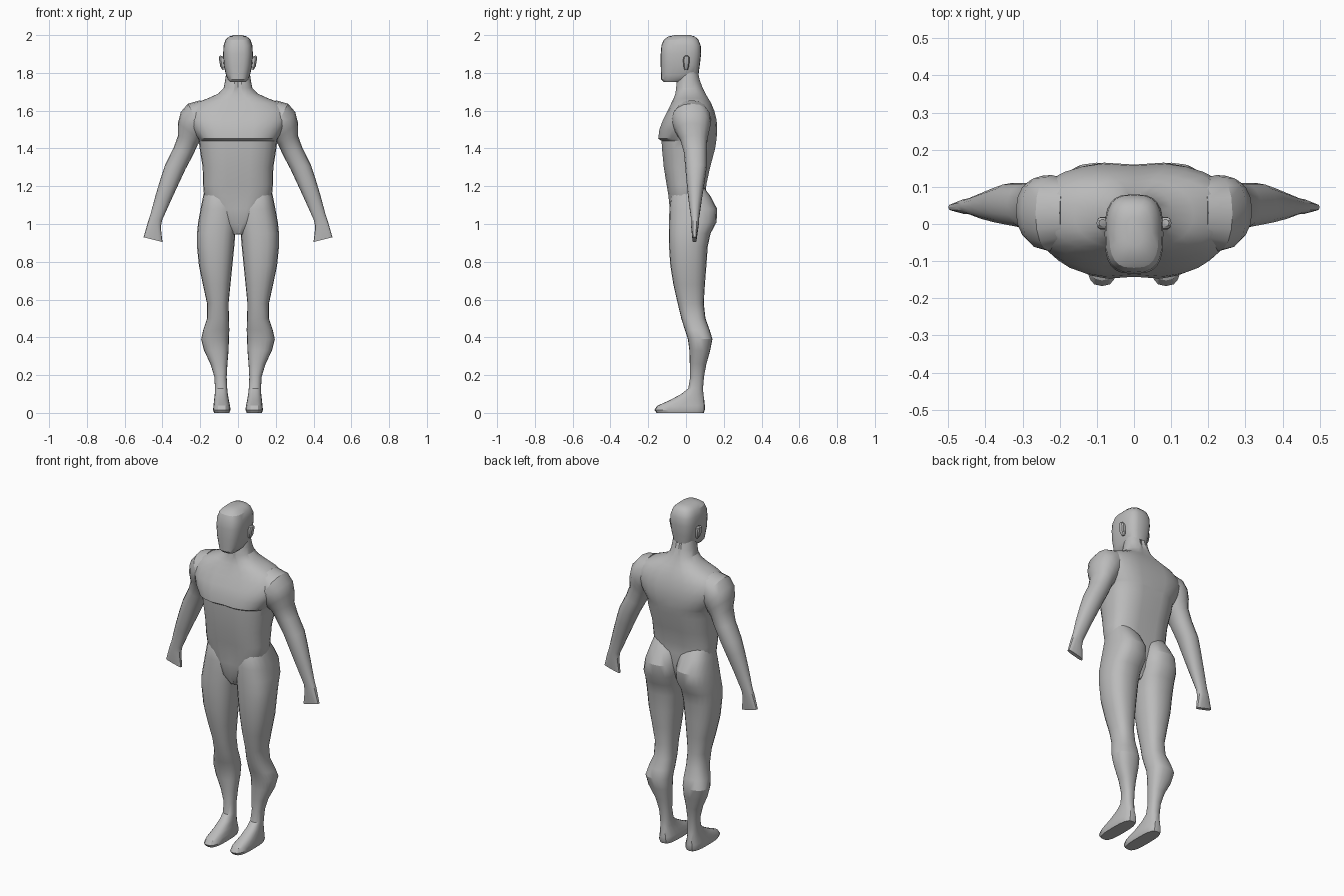
import bpy, bmesh, math
from mathutils import Vector

skin = bpy.data.materials.new("plain grey")
skin.diffuse_color = (0.5, 0.5, 0.5, 1)


def finish(bm, name, mirror=False, angle=28):
    bmesh.ops.recalc_face_normals(bm, faces=bm.faces)
    me = bpy.data.meshes.new(name)
    bm.to_mesh(me)
    bm.free()
    ob = bpy.data.objects.new(name, me)
    bpy.context.collection.objects.link(ob)
    me.materials.append(skin)
    if mirror:
        ob.modifiers.new("mirror", 'MIRROR')
    bpy.ops.object.select_all(action='DESELECT')
    ob.select_set(True)
    bpy.context.view_layer.objects.active = ob
    bpy.ops.object.shade_smooth_by_angle(angle=math.radians(angle))
    return ob


def power(v, e):
    return math.copysign(abs(v) ** (2 / e), v)


def loft(name, rings, n=20, mirror=False, crease=0.0):
    """rings: (inner x, inner z, outer x, outer z, front y, back y, squareness)"""
    bm = bmesh.new()
    loops = []
    for ix, iz, ox, oz, yf, yb, e in rings:
        a, b = Vector((ix, 0, iz)), Vector((ox, 0, oz))
        mid, half = (a + b) / 2, (b - a) / 2
        loop = []
        for i in range(n):
            t = 2 * math.pi * i / n
            c, s = math.cos(t), math.sin(t)
            y = (yf + yb) / 2 + (yb - yf) / 2 * power(s, e)
            if abs(c) < 0.01:
                y -= crease * s
            p = mid + half * power(c, e)
            loop.append(bm.verts.new((p.x, y, p.z)))
        loops.append(loop)
    for l0, l1 in zip(loops, loops[1:]):
        for i in range(n):
            j = (i + 1) % n
            bm.faces.new((l0[i], l0[j], l1[j], l1[i]))
    bm.faces.new(loops[0])
    bm.faces.new(loops[-1])
    return finish(bm, name, mirror)


def level(rows):
    """Centred horizontal rings from (z, half width, front y, back y, squareness)"""
    return [(-w, z, w, z, yf, yb, e) for z, w, yf, yb, e in rows]


# Torso and neck, from crotch to skull base
loft("torso", level([
    (0.945, 0.03, -0.05, 0.04, 2.2),
    (1.00, 0.09, -0.080, 0.09, 2.3),
    (1.08, 0.15, -0.088, 0.11, 2.5),
    (1.15, 0.18, -0.095, 0.105, 2.6),
    (1.21, 0.185, -0.105, 0.11, 2.6),
    (1.30, 0.187, -0.12, 0.13, 2.6),
    (1.40, 0.203, -0.13, 0.157, 2.6),
    (1.440, 0.207, -0.132, 0.163, 2.6),
    (1.452, 0.212, -0.150, 0.165, 2.8),
    (1.50, 0.245, -0.144, 0.168, 2.7),
    (1.55, 0.27, -0.125, 0.165, 2.6),
    (1.60, 0.268, -0.10, 0.152, 2.5),
    (1.64, 0.225, -0.08, 0.135, 2.4),
    (1.665, 0.16, -0.068, 0.12, 2.3),
    (1.69, 0.105, -0.058, 0.105, 2.2),
    (1.72, 0.076, -0.054, 0.09, 2.2),
    (1.76, 0.068, -0.05, 0.075, 2.2),
    (1.82, 0.06, -0.03, 0.06, 2.2)]), n=28, crease=0.008)

# Head with a flat face and square jaw
loft("head", level([
    (1.752, 0.042, -0.118, -0.03, 2.8),
    (1.765, 0.054, -0.131, 0.02, 2.8),
    (1.79, 0.064, -0.132, 0.066, 2.8),
    (1.84, 0.075, -0.134, 0.073, 2.9),
    (1.90, 0.079, -0.134, 0.080, 3),
    (1.945, 0.076, -0.130, 0.078, 3),
    (1.975, 0.066, -0.118, 0.066, 2.9),
    (1.992, 0.048, -0.095, 0.048, 2.8),
    (2.0, 0.022, -0.06, 0.02, 2.5)]), n=24)

# Ears
loft("ears", [
    (0.066, 1.820, 0.082, 1.815, -0.008, 0.010, 2.5),
    (0.066, 1.835, 0.094, 1.835, -0.014, 0.016, 2.5),
    (0.066, 1.865, 0.100, 1.870, -0.016, 0.020, 2.5),
    (0.070, 1.880, 0.101, 1.886, -0.013, 0.018, 2.5),
    (0.076, 1.885, 0.094, 1.893, -0.006, 0.012, 2.5)], n=10, mirror=True)

# Arms: shoulder cap, upper arm, forearm and flat hand stub
loft("arms", [
    (0.15, 1.50, 0.20, 1.655, -0.06, 0.12, 2.2),
    (0.18, 1.47, 0.265, 1.637, -0.075, 0.132, 2.2),
    (0.19, 1.455, 0.303, 1.593, -0.068, 0.13, 2.2),
    (0.195, 1.44, 0.318, 1.535, -0.052, 0.122, 2.2),
    (0.213, 1.42, 0.317, 1.47, -0.03, 0.113, 2.2),
    (0.238, 1.365, 0.342, 1.40, -0.012, 0.11, 2.2),
    (0.278, 1.29, 0.385, 1.315, -0.004, 0.11, 2.2),
    (0.313, 1.215, 0.407, 1.25, 0.002, 0.10, 2.2),
    (0.357, 1.12, 0.437, 1.15, 0.012, 0.085, 2.2),
    (0.402, 1.02, 0.465, 1.045, 0.026, 0.070, 2.3),
    (0.409, 0.985, 0.477, 1.01, 0.026, 0.068, 2.5),
    (0.40, 0.905, 0.50, 0.93, 0.034, 0.056, 3.5)], n=16, mirror=True)

# Legs with buttocks, calves and feet: (z, inner x, outer x, front, back, squareness)
leg = [
    (1.20, 0.05, 0.172, -0.05, 0.09, 2.2),
    (1.15, 0.015, 0.184, -0.08, 0.128, 2.4),
    (1.08, 0.004, 0.198, -0.088, 0.165, 2.5),
    (1.01, 0.004, 0.211, -0.090, 0.162, 2.5),
    (0.95, 0.014, 0.217, -0.091, 0.130, 2.5),
    (0.88, 0.020, 0.217, -0.090, 0.115, 2.4),
    (0.78, 0.030, 0.207, -0.083, 0.108, 2.4),
    (0.68, 0.040, 0.186, -0.067, 0.100, 2.4),
    (0.58, 0.050, 0.164, -0.044, 0.094, 2.4),
    (0.50, 0.048, 0.164, -0.025, 0.103, 2.4),
    (0.44, 0.046, 0.184, -0.006, 0.125, 2.4),
    (0.39, 0.048, 0.195, 0.010, 0.140, 2.4),
    (0.33, 0.050, 0.180, 0.018, 0.128, 2.4),
    (0.26, 0.056, 0.146, 0.020, 0.108, 2.3),
    (0.19, 0.060, 0.125, 0.022, 0.095, 2.3),
    (0.13, 0.057, 0.122, 0.012, 0.090, 2.3),
    (0.10, 0.054, 0.123, -0.025, 0.092, 2.3),
    (0.065, 0.048, 0.127, -0.090, 0.097, 2.4),
    (0.038, 0.042, 0.130, -0.152, 0.100, 2.8),
    (0.016, 0.040, 0.132, -0.167, 0.100, 3),
    (0.0, 0.046, 0.127, -0.155, 0.094, 3)]
loft("legs", [(a, z, b, z, yf, yb, e) for z, a, b, yf, yb, e in leg], n=20, mirror=True)
